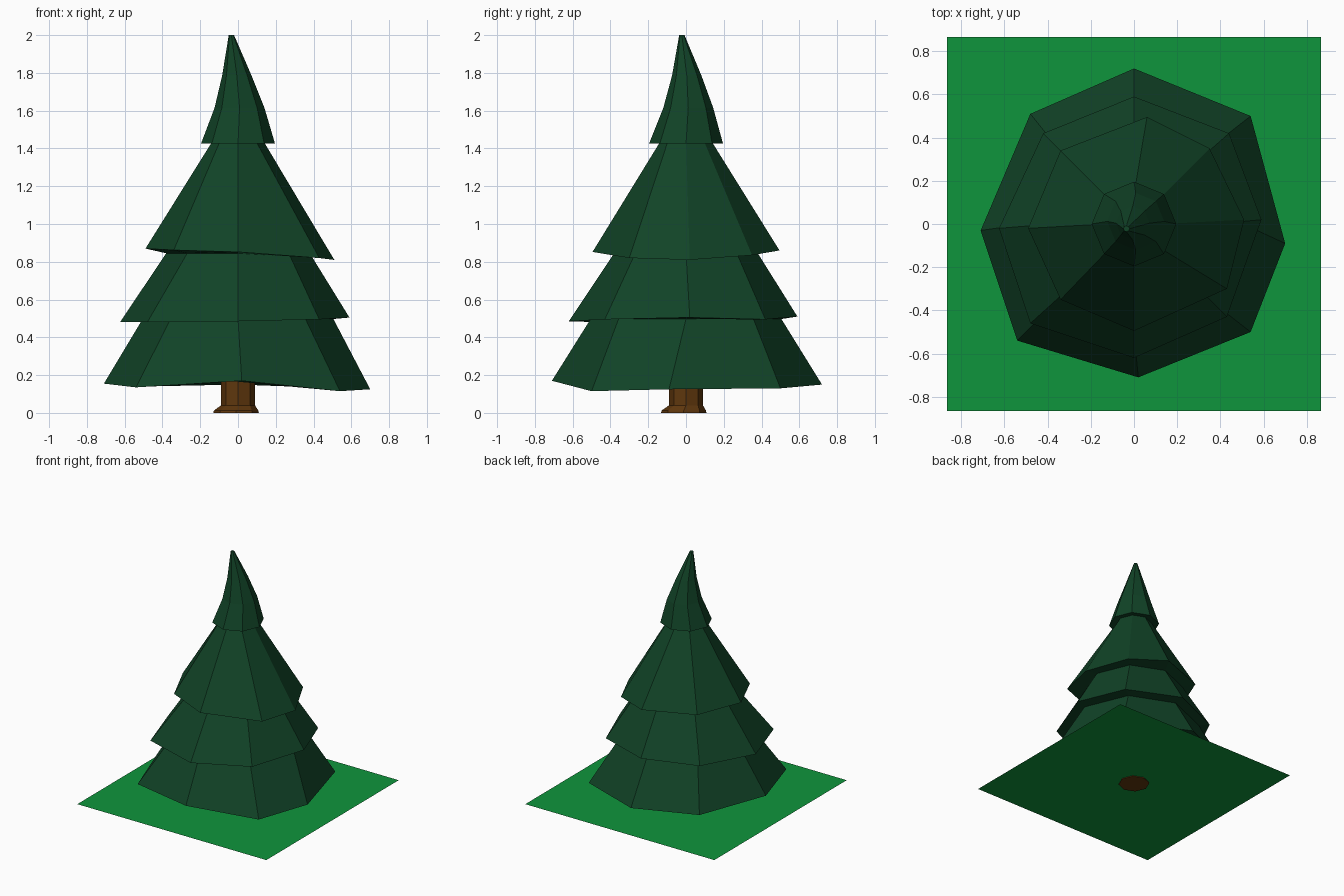
import bpy, bmesh, math

if "Cube" in bpy.data.objects:
    bpy.data.objects.remove(bpy.data.objects["Cube"])


def material(name, rgb):
    m = bpy.data.materials.new(name)
    m.diffuse_color = (*rgb, 1)
    m.use_nodes = True
    m.node_tree.nodes["Principled BSDF"].inputs["Base Color"].default_value = m.diffuse_color
    return m


def ring(r, z, cx=0.0, cy=0.0):
    """Regular octagon, counter-clockwise from +x."""
    return [(cx + r * math.cos(i * math.pi / 4), cy + r * math.sin(i * math.pi / 4), z)
            for i in range(8)]


def loft(name, rings, mat):
    """Skin a stack of octagons and cap both ends."""
    bm = bmesh.new()
    rows = [[bm.verts.new(p) for p in r] for r in rings]
    for a, b in zip(rows, rows[1:]):
        for i in range(8):
            j = (i + 1) % 8
            bm.faces.new((a[i], a[j], b[j], b[i]))
    bm.faces.new(rows[0][::-1])
    bm.faces.new(rows[-1])
    bmesh.ops.recalc_face_normals(bm, faces=bm.faces)
    me = bpy.data.meshes.new(name)
    bm.to_mesh(me)
    bm.free()
    me.materials.append(mat)
    ob = bpy.data.objects.new(name, me)
    bpy.context.collection.objects.link(ob)
    return ob


needles = material("dark needle green", (0.0055, 0.056, 0.020))
bark = material("bark brown", (0.115, 0.038, 0.004))
grass = material("grass green", (0.0048, 0.30, 0.045))

# Irregular skirt edges of the three wide tiers
low = [(.70, -.09, .125), (.54, .50, .13), (0, .72, .15), (-.48, .51, .14),
       (-.71, -.03, .155), (-.54, -.54, .135), (.02, -.71, .17), (.54, -.50, .115)]
mid = [(.59, .02, .505), (.44, .42, .495), (0, .59, .51), (-.42, .42, .495),
       (-.625, -.02, .48), (-.48, -.46, .48), (0, -.62, .485), (.43, -.43, .495)]
high = [(.51, .02, .81), (.35, .35, .835), (.06, .495, .86), (-.34, .34, .865),
        (-.49, -.02, .87), (-.34, -.35, .862), (0, -.495, .852), (.43, -.30, .82)]

# Foliage: one continuous skin folding in under each tier, leaning at the tip
loft("foliage", [
    ring(.085, .165), low,
    ring(.505, .497), mid,
    ring(.38, .845), high,
    ring(.137, 1.435), ring(.196, 1.425),
    ring(.132, 1.615, .008, .012), ring(.078, 1.785, -.006, .004),
    ring(.014, 2.0, -.035, -.022)], needles)

# Trunk with a small flared foot
loft("trunk", [ring(.12, 0, -.01, -.012), ring(.118, .012, -.01, -.012),
               ring(.09, .04), ring(.09, .22)], bark)

# Square lawn patch
bpy.ops.mesh.primitive_plane_add(size=1.73, location=(0, 0, .006))
lawn = bpy.context.object
lawn.name = "lawn"
lawn.data.materials.append(grass)
